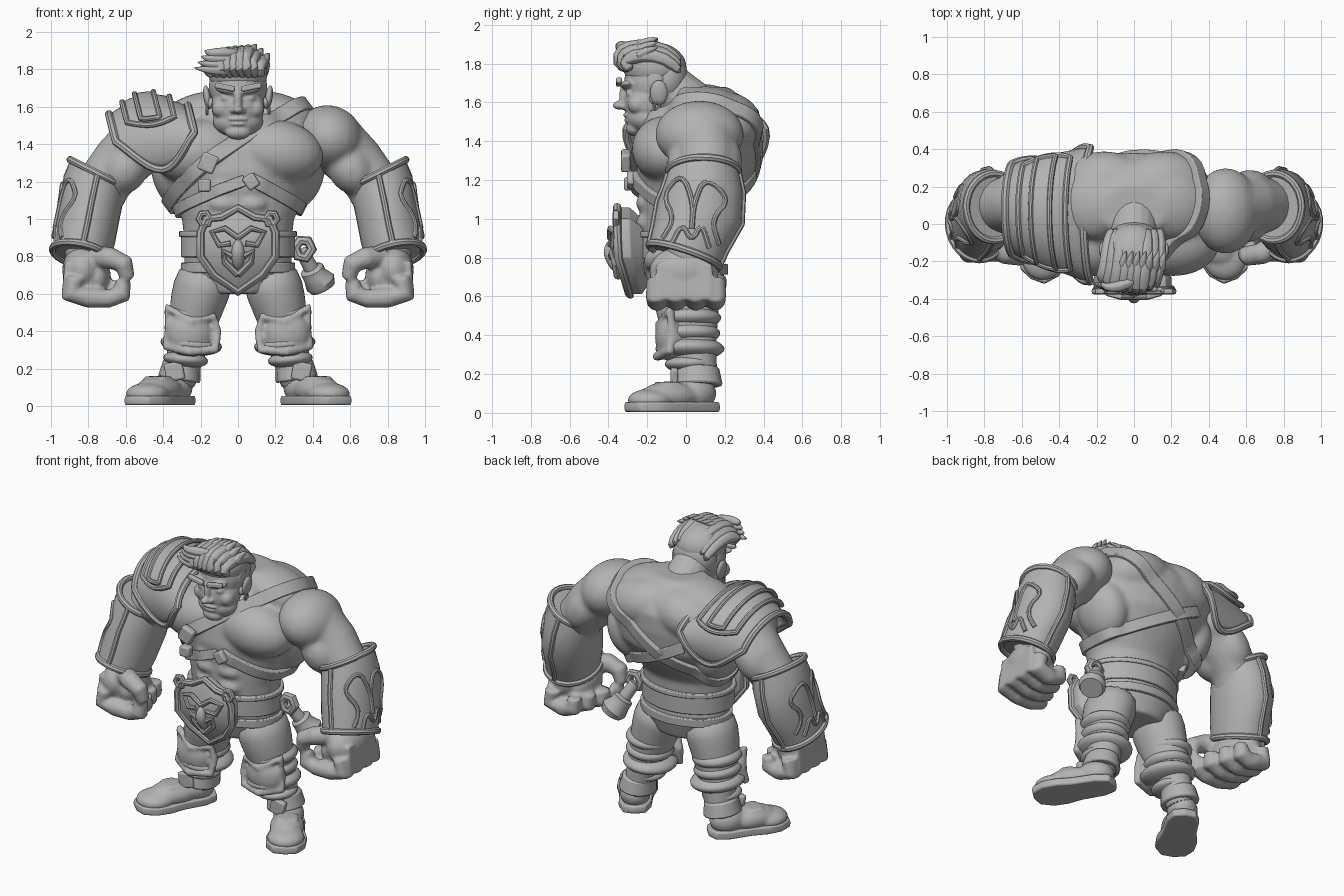
import bpy, bmesh, math, random
from mathutils import Vector, Matrix
from mathutils.bvhtree import BVHTree

if "Cube" in bpy.data.objects:
    bpy.data.objects.remove(bpy.data.objects["Cube"])
random.seed(4)

clay = bpy.data.materials.new("clay grey")
clay.use_nodes = True
grey = (.45, .45, .45, 1)
clay.diffuse_color = grey
clay.node_tree.nodes["Principled BSDF"].inputs["Base Color"].default_value = grey


def finish(name, bm, mirror=False, voxel=0, relax=4, bevel=0, subsurf=0):
    """Turn a bmesh into a finished object with its modifiers."""
    bmesh.ops.recalc_face_normals(bm, faces=bm.faces)
    mesh = bpy.data.meshes.new(name)
    bm.to_mesh(mesh)
    bm.free()
    mesh.materials.append(clay)
    obj = bpy.data.objects.new(name, mesh)
    bpy.context.scene.collection.objects.link(obj)
    if voxel:
        fuse = obj.modifiers.new("fuse", "REMESH")
        fuse.mode, fuse.voxel_size, fuse.use_smooth_shade = "VOXEL", voxel, True
        obj.modifiers.new("soften", "SMOOTH").iterations = relax
    if bevel:
        edge = obj.modifiers.new("edge", "BEVEL")
        edge.width, edge.segments = bevel, 2
    if subsurf:
        obj.modifiers.new("round", "SUBSURF").levels = subsurf
    if mirror:
        obj.modifiers.new("mirror", "MIRROR").use_mirror_merge = False
    return obj


def surface(obj):
    bpy.context.view_layer.update()
    return BVHTree.FromObject(obj, bpy.context.evaluated_depsgraph_get())


def ball(bm, center, radii, pair=False, turn=0):
    for s in ((1, -1) if pair else (1,)):
        m = (Matrix.Translation((center[0] * s, center[1], center[2]))
             @ Matrix.Rotation(turn * s, 4, "Y") @ Matrix.Diagonal((*radii, 1)))
        bmesh.ops.create_uvsphere(bm, u_segments=24, v_segments=14, radius=1, matrix=m)


def box(bm, center, size, turn=0):
    m = Matrix.Translation(center) @ Matrix.Rotation(turn, 4, "Y") @ Matrix.Diagonal((*size, 1))
    bmesh.ops.create_cube(bm, size=1, matrix=m)


def bridge(bm, loops, closed=False):
    n = len(loops[0])
    pairs = list(zip(loops, loops[1:])) + ([(loops[-1], loops[0])] if closed else [])
    for a, b in pairs:
        for i in range(n):
            j = (i + 1) % n
            bm.faces.new((a[i], a[j], b[j], b[i]))
    if not closed:
        bm.faces.new(loops[0])
        bm.faces.new(loops[-1])


def loft(bm, rings, sides=20, closed=False, flat=False):
    """Skin elliptical rings (x, y, z, rx, ry) along their path."""
    mids = [Vector(r[:3]) for r in rings]
    last, loops, front = len(rings) - 1, [], None
    for i, ring in enumerate(rings):
        nxt = mids[(i + 1) % len(mids)] if closed else mids[min(i + 1, last)]
        prev = mids[i - 1] if closed else mids[max(i - 1, 0)]
        t = Vector((0, 0, 1)) if flat else (nxt - prev).normalized()
        if front is None:
            front = Vector((0, 1, 0)) if abs(t.y) < .8 else Vector((0, 0, 1))
        front = (front - t * front.dot(t)).normalized()
        side = t.cross(front)
        angles = [math.tau * k / sides for k in range(sides)]
        loops.append([bm.verts.new(mids[i] + side * ring[3] * math.cos(a)
                                   + front * ring[-1] * math.sin(a)) for a in angles])
    bridge(bm, loops, closed)
    return loops


def tube(bm, points, radius, closed=False):
    loft(bm, [(*p, radius) for p in points], 8, closed)


def strap(name, tree, points, width, thick=.025, reach=1.0):
    """Band hugging a body where the plane through three points cuts it."""
    p, q, r = map(Vector, points)
    mid = (p + q + r) / 3
    normal = (q - p).cross(r - p).normalized()
    u = (p - mid).normalized()
    v = normal.cross(u)
    bm, loops, steps = bmesh.new(), [], 72
    for k in range(int(steps * reach)):
        a = math.tau * k / steps
        out = u * math.cos(a) + v * math.sin(a)
        hit = tree.ray_cast(mid + out, -out)[0]
        if hit:
            loops.append([bm.verts.new(hit + out * o + normal * w * width / 2)
                          for o, w in ((-.03, -1), (thick, -1), (thick, 1), (-.03, 1))])
    bridge(bm, loops, reach == 1)
    return finish(name, bm, bevel=.006)


def rounded(points):
    """Cut the corners of an open path so that it reads as a curve."""
    for _ in range(2):
        cut = [a.lerp(b, t) for a, b in zip(points, points[1:]) for t in (.25, .75)]
        points = [points[0]] + cut + [points[-1]]
    return points


# Torso: lofted trunk with muscle masses fused on
bm = bmesh.new()
trunk = [(.6, 0, .2, .16), (.72, 0, .29, .2), (.85, -.02, .285, .21), (1, -.02, .3, .22),
         (1.12, .02, .36, .26), (1.25, .05, .43, .31), (1.38, .07, .45, .31),
         (1.5, .1, .41, .28), (1.6, .12, .31, .2), (1.68, .08, .18, .14)]
loft(bm, [(0, y, z, rx, ry) for z, y, rx, ry in trunk], 32, flat=True)
ball(bm, (.21, -.1, 1.36), (.25, .18, .17), True, .15)
ball(bm, (.16, .2, 1.49), (.25, .19, .16), True, .2)
ball(bm, (.22, .1, 1.57), (.21, .18, .1), True, .3)
ball(bm, (.33, .1, 1.24), (.13, .18, .2), True, .3)
for z in (.98, 1.08, 1.17):
    ball(bm, (.08, -.2, z), (.08, .06, .05), True)
torso = finish("torso", bm, voxel=.014, relax=10)
skin = surface(torso)

# Belts and harness
strap("wide_belt", skin, [(.3, 0, .86), (0, .2, .86), (-.3, 0, .86)], .13, .02)
strap("belt_trim", skin, [(.3, 0, .92), (0, .2, .92), (-.3, 0, .92)], .03, .027)
strap("lower_belt", skin, [(.3, 0, .74), (0, .2, .74), (-.3, 0, .74)], .055, .02)
strap("shoulder_strap", skin, [(.36, .05, 1.62), (-.18, -.33, 1.31), (-.25, .35, 1.1)], .08)
strap("rib_strap", skin, [(.06, -.3, 1.22), (.38, -.05, 1.04), (-.25, .38, 1.34)], .07, .025, .65)
strap("side_strap", skin, [(.06, -.3, 1.22), (-.36, -.1, 1.04), (-.1, .35, 1.08)], .06, .025, .5)
bm = bmesh.new()
box(bm, (-.16, -.31, 1.3), (.09, .05, .1), .4)
box(bm, (-.18, -.29, 1.18), (.07, .06, .07))
box(bm, (.07, -.28, 1.2), (.07, .05, .08), -.6)
finish("harness_buckles", bm, bevel=.012)

# Arms
bm = bmesh.new()
loft(bm, [(.4, .09, 1.43, .15), (.53, .09, 1.4, .17), (.63, .11, 1.3, .155), (.71, .1, 1.2, .145),
          (.78, .06, 1.05, .14), (.82, 0, .85, .11), (.82, 0, .74, .1)])
ball(bm, (.49, .07, 1.435), (.185, .23, .17), turn=.6)
ball(bm, (.6, .03, 1.27), (.12, .13, .15), turn=-.6)
ball(bm, (.62, .18, 1.3), (.11, .11, .16), turn=-.6)
finish("arms", bm, True, .014, 10)

# Fists with curled fingers, the front ones reaching the thumb
bm = bmesh.new()
ball(bm, (.83, -.01, .73), (.11, .18, .13))
ball(bm, (.75, -.02, .69), (.07, .14, .11))
box(bm, (.86, -.01, .67), (.15, .29, .19), -.1)
for i in range(4):
    y, inset = -.15 + .1 * i, .035 * i
    loft(bm, [(.87, y, .69, .055), (.89, y, .6, .058), (.8, y, .58, .055),
              (.69 + inset, y, .575, .05), (.62 + inset, y, .6, .055), (.615 + inset, y, .67, .042)], 12)
loft(bm, [(.77, -.1, .8, .06), (.68, -.16, .79, .06), (.61, -.17, .76, .055), (.59, -.16, .68, .04)], 12)
finish("fists", bm, True, .012, 3)

# Bracers with rims, side ridges and raised scroll work
bm = bmesh.new()
cuff = loft(bm, [(.75, .09, 1.25, .15, .18), (.77, .09, 1.15, .165, .205), (.795, .07, 1.03, .165, .225),
                 (.82, .02, .9, .165, .2), (.84, -.01, .81, .155, .19)], 28)
for v in bm.verts:
    if v.co.z > 1.17:
        v.co.z += .3 * (v.co.x - .77)
rims = [[v.co.copy() for v in cuff[i]] for i in (0, -1)]
ridges = [[ring[k].co.copy() for ring in cuff] for k in (7, 21)]
bracers = finish("bracers", bm, True)
metal = surface(bracers)
bm = bmesh.new()
for rim in rims:
    tube(bm, rim, .02, True)
for ridge in ridges:
    tube(bm, ridge, .016)
scrolls = [[(-.12, .9), (-.06, 1.0), (-.12, 1.12), (-.02, 1.24), (.04, 1.08), (.03, .95)],
           [(.17, .87), (.13, 1.0), (.23, 1.1), (.1, 1.22), (.04, 1.08), (.03, .95)],
           [(-.08, .86), (-.02, .98), (.03, .88), (.08, .98), (.12, .85)]]
for scroll in scrolls:
    path = rounded([Vector(p) for p in scroll])
    hits = [metal.ray_cast(Vector((2, y, z)), Vector((-1, 0, 0)))[0] for y, z in path]
    tube(bm, [h for h in hits if h], .014)
finish("bracer_trim", bm, True)

# Legs with padded wraps, knee guards and ankle cuffs
bm = bmesh.new()
loft(bm, [(.15, 0, .74, .15, .18), (.2, 0, .62, .16, .18), (.23, .01, .5, .14, .16),
          (.26, .03, .36, .12, .13), (.295, .06, .22, .09, .1), (.31, .07, .08, .09, .1)])
finish("legs", bm, True, subsurf=1)
bm = bmesh.new()
for x, z, r, h in ((.245, .49, .15, .06), (.25, .41, .145, .06), (.25, .33, .165, .06), (.28, .25, .12, .045)):
    ball(bm, (x, .02, z), (r, r * 1.08, h), turn=-.1)
finish("leg_wraps", bm, True)
bm = bmesh.new()
ball(bm, (.26, -.07, .39), (.13, .09, .13))
guard = [(.13, -.1, .48), (.25, -.14, .45), (.38, -.08, .53), (.37, -.07, .4),
         (.39, -.08, .32), (.26, -.15, .29), (.12, -.11, .3), (.11, -.09, .4)]
tube(bm, guard, .025, True)
finish("knee_guards", bm, True, .012, 4)
bm = bmesh.new()
loft(bm, [(.3, .06, .235, .1, .11), (.315, .06, .14, .115, .13)], 16)
box(bm, (.34, -.06, .185), (.1, .04, .1), .2)
finish("ankle_cuffs", bm, True, bevel=.012)

# Boots: soles and leather uppers, turned outward
turnout = Matrix.Translation((.405, -.055, 0)) @ Matrix.Rotation(.55, 4, "Z")
half = [(0, -.28), (.075, -.265), (.12, -.19), (.125, -.1), (.105, 0), (.1, .15), (.07, .23), (0, .25)]
outline = half + [(-x, y) for x, y in half[-2:0:-1]]
bm = bmesh.new()
bridge(bm, [[bm.verts.new((x * s, y * s, z)) for x, y in outline]
            for z, s in ((.005, .98), (.03, 1), (.055, .98))])
bm.transform(turnout)
finish("boot_soles", bm, True, bevel=.008)
bm = bmesh.new()
ball(bm, (0, -.15, .065), (.115, .12, .06))
ball(bm, (0, -.03, .085), (.105, .17, .078))
ball(bm, (0, .12, .1), (.095, .115, .09))
box(bm, (0, -.05, .14), (.13, .08, .04))
bm.transform(turnout)
finish("boot_uppers", bm, True, .012, 3)

# Head and neck
bm = bmesh.new()
loft(bm, [(0, .1, 1.5, .17), (0, .02, 1.58, .14), (0, -.08, 1.68, .12)])
ball(bm, (0, -.16, 1.7), (.15, .16, .16))
ball(bm, (0, -.2, 1.6), (.142, .12, .14))
ball(bm, (0, -.2, 1.52), (.135, .11, .085))
ball(bm, (0, -.265, 1.465), (.07, .045, .04))
ball(bm, (0, -.32, 1.63), (.022, .025, .07))
ball(bm, (0, -.345, 1.585), (.028, .033, .022))
ball(bm, (.024, -.325, 1.58), (.018, .02, .016), True)
ball(bm, (.065, -.305, 1.69), (.06, .035, .02), True, -.2)
ball(bm, (.058, -.285, 1.645), (.034, .025, .022), True)
ball(bm, (.09, -.25, 1.59), (.05, .05, .05), True)
ball(bm, (0, -.3, 1.535), (.055, .025, .011))
ball(bm, (0, -.295, 1.508), (.045, .025, .012))
finish("head", bm, voxel=.007, relax=3)
bm = bmesh.new()
ball(bm, (.165, -.14, 1.65), (.02, .045, .065), True, .15)
ball(bm, (.145, -.16, 1.62), (.02, .03, .03), True)
finish("ears", bm)
bm = bmesh.new()
tube(bm, [(.165, -.15 + .015 * math.cos(k), 1.58 + .02 * math.sin(k)) for k in range(6)], .008, True)
finish("earrings", bm, True)
bm = bmesh.new()
box(bm, (.07, -.345, 1.705), (.11, .03, .03), -.2)
finish("eyebrows", bm, True, bevel=.008)

# Hair: cap plus locks swept back over it, and tips to one side
bm = bmesh.new()
ball(bm, (0, -.16, 1.78), (.16, .165, .13))
ball(bm, (.13, -.16, 1.71), (.025, .05, .07), True)
ball(bm, (0, -.1, 1.72), (.148, .115, .14))
for i in range(9):
    x = -.14 + .035 * i
    drop = 3 * x * x - random.uniform(-.01, .015)
    loft(bm, [(x * .9, -.28, 1.76, .03), (x - .03, -.375 + drop, 1.81, .036), (x - .03, -.35 + drop, 1.87 - drop, .042),
              (x - .01, -.24, 1.9 - drop, .042), (x, -.1, 1.88 - drop, .038), (x * .9 + .01, -.02, 1.8 - drop, .025)], 8)
    loft(bm, [(x, -.26, 1.88 - drop, .035), (x + .01, -.2, 1.92 - drop, .024), (x + .03, -.14, 1.935 - drop, .003)], 8)
for i in range(4):
    z = 1.79 + .03 * i
    loft(bm, [(.02, -.29, z, .03), (-.08, -.34, z + .01, .036),
              (-.16, -.34, z + .005, .024), (-.24 + .02 * i, -.31, z + .02, .003)], 8)
finish("hair", bm, subsurf=1)

# Shoulder armour: layered arched plates over the right shoulder


def plate(u, v, lift=0):
    bulge = math.sin(math.pi * u)
    angle = v * (1.3 + .75 * bulge)
    rise, depth = .2 + .06 * bulge + lift, .37 - .12 * u + lift
    up = Vector((-.25, 0, 1)) * rise * math.cos(angle)
    return Vector((-.22 - .42 * u, .05 + .03 * u, 1.41 - .05 * u)) + up + Vector((0, depth * math.sin(angle), 0))


def arch(name, start, end, span, lift, rim):
    bm = bmesh.new()
    cols, rows = 12, 24
    spots = [[plate(start + (end - start) * i / cols, span * (2 * j / rows - 1), lift)
              for j in range(rows + 1)] for i in range(cols + 1)]
    grid = [[bm.verts.new(p) for p in line] for line in spots]
    for i in range(cols):
        for j in range(rows):
            bm.faces.new((grid[i][j], grid[i + 1][j], grid[i + 1][j + 1], grid[i][j + 1]))
    finish(name, bm).modifiers.new("thickness", "SOLIDIFY").thickness = .03
    bm = bmesh.new()
    edge = spots[0][:-1] + [line[-1] for line in spots[:-1]]
    edge += spots[-1][:0:-1] + [line[0] for line in spots[:0:-1]]
    tube(bm, edge, rim, True)
    finish(name + "_rim", bm)


arch("shoulder_armour", 0, 1, 1, 0, .022)
arch("shoulder_armour_upper", .2, .8, .55, .02, .016)
arch("shoulder_armour_crest", .38, .62, .5, .035, .014)

# Shield-shaped belt plate with mask relief, its tip leaning inward


def lean(bm):
    for v in bm.verts:
        v.co.y += .3 * max(0, .82 - v.co.z) - .02


half = [(0, 1.06), (.09, 1.01), (.17, 1.0), (.2, .93), (.2, .8), (.13, .7), (0, .61)]
outline = half + [(-x, z) for x, z in half[-2:0:-1]]
bm = bmesh.new()
bridge(bm, [[bm.verts.new((x * s, y, .85 + (z - .85) * s)) for x, z in outline]
            for y, s in ((-.2, .7), (-.27, 1), (-.33, 1), (-.34, .86), (-.37, .3))])
lean(bm)
finish("belt_plate", bm, bevel=.006)
bm = bmesh.new()
tube(bm, [(x, -.335, z) for x, z in outline], .022, True)
for s in (1, -1):
    tube(bm, [(s * (.18 + .03 * math.cos(k)), -.34, 1 + .035 * math.sin(k)) for k in range(6)], .018, True)
    tube(bm, [(0, -.37, .9), (s * .07, -.37, .95), (s * .14, -.35, .93), (s * .1, -.36, .86), (s * .04, -.37, .87)], .016)
    tube(bm, [(0, -.37, .7), (s * .07, -.36, .77), (s * .08, -.36, .83), (s * .03, -.37, .8)], .018)
ball(bm, (0, -.37, .81), (.035, .035, .08))
lean(bm)
finish("belt_plate_relief", bm)

# Tool hanging at the left hip
bm = bmesh.new()
tube(bm, [(.35 + .045 * math.cos(k), .04, .84 + .05 * math.sin(k)) for k in range(6)], .028, True)
loft(bm, [(.34, .05, .83, .035), (.39, .09, .74, .04), (.395, .1, .73, .065),
          (.41, .11, .7, .065), (.44, .13, .66, .085), (.455, .14, .63, .07)], 16)
finish("hip_tool", bm)

# Smooth shading with sharp edges kept
for obj in bpy.context.scene.objects:
    obj.select_set(obj.type == "MESH")
bpy.context.view_layer.objects.active = torso
bpy.ops.object.shade_smooth_by_angle(angle=math.radians(40))
